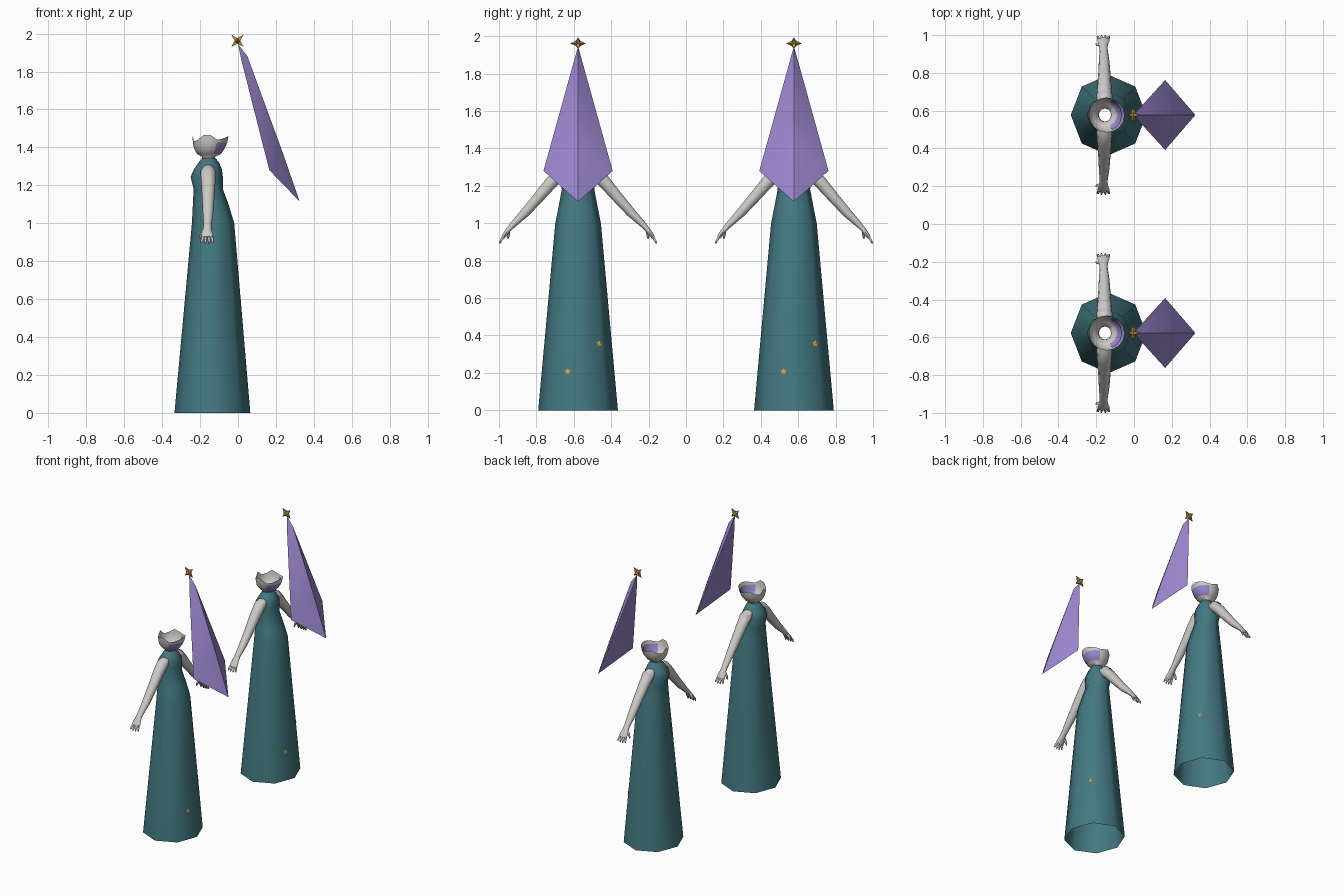
import bpy, bmesh, math
from mathutils import Vector

if "Cube" in bpy.data.objects:
    bpy.data.objects.remove(bpy.data.objects["Cube"])


def material(name, rgb):
    m = bpy.data.materials.new(name)
    m.diffuse_color = (*rgb, 1)
    m.use_nodes = True
    m.node_tree.nodes["Principled BSDF"].inputs["Base Color"].default_value = m.diffuse_color
    return m


TEAL = material("teal cloth", (0.055, 0.19, 0.22))
SKIN = material("pale skin", (0.62, 0.60, 0.57))
PURPLE = material("purple cloth", (0.34, 0.25, 0.64))
GOLD = material("gold", (0.50, 0.29, 0.05))
ORANGE = material("orange gold", (0.75, 0.35, 0.05))
LILAC = material("pale lilac", (0.58, 0.50, 0.68))


def make(name, verts, faces, mats, smooth=None, rule=None, normals=True):
    me = bpy.data.meshes.new(name)
    me.from_pydata([tuple(v) for v in verts], [], faces)
    for m in mats:
        me.materials.append(m)
    if normals:
        bm = bmesh.new()
        bm.from_mesh(me)
        bmesh.ops.recalc_face_normals(bm, faces=bm.faces)
        bm.to_mesh(me)
        bm.free()
    if rule:
        for p in me.polygons:
            p.material_index = rule(p.center)
    ob = bpy.data.objects.new(name, me)
    bpy.context.collection.objects.link(ob)
    if smooth:
        bpy.ops.object.select_all(action='DESELECT')
        ob.select_set(True)
        bpy.context.view_layer.objects.active = ob
        bpy.ops.object.shade_smooth_by_angle(angle=math.radians(smooth))
    return ob


def loft(rings, cap=False):
    """Join rings of equal length into an open or capped tube."""
    n = len(rings[0])
    verts = [v for r in rings for v in r]
    faces = [(i * n + j, i * n + (j + 1) % n, (i + 1) * n + (j + 1) % n, (i + 1) * n + j)
             for i in range(len(rings) - 1) for j in range(n)]
    if cap:
        faces.append(tuple(range(len(verts) - n, len(verts))))
    return verts, faces


def flat_ring(x0, x1, ry, z, oy, n):
    """Horizontal ellipse spanning x0..x1."""
    c, rx = (x0 + x1) / 2, (x1 - x0) / 2
    return [Vector((c + rx * math.cos(a), oy + ry * math.sin(a), z))
            for a in (2 * math.pi * k / n for k in range(n))]


def limb(path, n):
    """Tube along points (x, y, z, radius in x, radius across)."""
    rings = []
    for i, p in enumerate(path):
        a, b = path[max(i - 1, 0)], path[min(i + 1, len(path) - 1)]
        t = (Vector(b[:3]) - Vector(a[:3])).normalized()
        u = (Vector((1, 0, 0)) - t * t.x).normalized()
        w = t.cross(u)
        rings.append([Vector(p[:3]) + u * p[3] * math.cos(q) + w * p[4] * math.sin(q)
                      for q in (2 * math.pi * k / n for k in range(n))])
    return loft(rings, True)


# dress outline: x min, x max, half depth, z
DRESS = [(-.335, .065, .213, 0), (-.243, -.02, .122, 1.0), (-.238, -.05, .102, 1.1),
         (-.234, -.08, .087, 1.18), (-.25, -.08, .092, 1.245), (-.232, -.085, .085, 1.285),
         (-.208, -.1, .062, 1.32), (-.187, -.12, .036, 1.345)]
# neck and open bowl of the head
HEAD = [(-.187, -.12, .034, 1.33), (-.19, -.12, .036, 1.35), (-.215, -.09, .06, 1.365),
        (-.232, -.07, .082, 1.395), (-.238, -.057, .09, 1.425)]
RIM = [.03, .026, .02, .008, .014, .03, .008, .002, .036, .004, .012, .036, .038, .012, .018, .028]
# arm path: x, side offset, z, radius in x, radius across
ARM = [(-.157, .055, 1.285, .034, .026), (-.157, .09, 1.27, .041, .038),
       (-.157, .14, 1.222, .038, .036), (-.157, .21, 1.14, .033, .031),
       (-.158, .285, 1.055, .028, .026), (-.161, .35, .99, .021, .017),
       (-.162, .372, .965, .024, .014), (-.162, .392, .938, .032, .013),
       (-.162, .402, .924, .03, .010)]


def star(name, c):
    """Six spikes, four of them tilted by 45 degrees in the xz plane."""
    s = math.sqrt(.5)
    ax = [Vector((s, 0, s)), Vector((0, 1, 0)), Vector((-s, 0, s))]
    c = Vector(c)
    verts, faces, idx = [], [], {}
    for a in (-1, 1):
        for b in (-1, 1):
            for d in (-1, 1):
                idx[(a, b, d)] = len(verts)
                verts.append(c + (ax[0] * a + ax[1] * b + ax[2] * d) * .0105)
    for k in range(3):
        for sgn in (-1, 1):
            tip = len(verts)
            verts.append(c + ax[k] * sgn * (.042 if k == 1 else .046))
            loop = []
            for p, q in ((-1, -1), (1, -1), (1, 1), (-1, 1)):
                key = [p, q]
                key.insert(k, sgn)
                loop.append(idx[tuple(key)])
            faces += [(loop[j], loop[(j + 1) % 4], tip) for j in range(4)]
    make(name, verts, faces, [GOLD])


def dress_x(dy, z):
    """Surface of the skirt on its +x side."""
    t = z
    x0, x1 = -.335 + t * .092, .065 - t * .085
    c, rx, ry = (x0 + x1) / 2, (x1 - x0) / 2, .213 - t * .091
    h, f = math.sqrt(.5), abs(dy) / ry
    if f < h:
        return c + rx * (1 - (1 - h) * f / h)
    return c + rx * h * (1 - f) / (1 - h)


for tag, oy in (("near", -.577), ("far", .577)):
    # dress: hollow eight-sided tube
    v, f = loft([flat_ring(a, b, r, z, oy, 8) for a, b, r, z in DRESS])
    make(tag + "_dress", v, f, [TEAL], 60)

    # head: ragged open bowl with a purple band at the rear
    rings = [flat_ring(a, b, r, z, oy, 16) for a, b, r, z in HEAD]
    rings.append([p + Vector((0, 0, h)) for p, h in
                  zip(flat_ring(-.24, -.05, .093, 1.428, oy, 16), RIM)])
    v, f = loft(rings)
    make(tag + "_head", v, f, [SKIN, PURPLE], 60,
         lambda c: int(c.x > -.12 and 1.375 < c.z < 1.428))
    # lining strip on the rear half of the bowl
    v, f = loft([flat_ring(-.22, -.078, .072, 1.39, oy, 16), flat_ring(-.23, -.064, .084, 1.432, oy, 16)])
    f = [q for q in f if sum(v[i].x for i in q) / 4 > -.13]
    make(tag + "_head_lining", v, f, [PURPLE], 60)

    for side, s in (("left", -1), ("right", 1)):
        # arm and palm
        v, f = limb([(x, oy + s * y, z, a, b) for x, y, z, a, b in ARM], 10)
        make(f"{tag}_{side}_arm", v, f, [SKIN], 60)
        # fingers fan out from the palm
        for k in range(4):
            d = k - 1.5
            reach = .422 - .004 * abs(d)
            path = [(-.162 + d * .015, oy + s * .396, .932, .008, .008),
                    (-.162 + d * .019, oy + s * .412, .908, .007, .007),
                    (-.162 + d * .021, oy + s * reach, .890 + .004 * abs(d), .004, .004)]
            v, f = limb(path, 6)
            make(f"{tag}_{side}_finger_{k + 1}", v, f, [SKIN], 60)
        # thumb
        path = [(-.178, oy + s * .372, .962, .010, .010),
                (-.194, oy + s * .372, .938, .008, .008),
                (-.201, oy + s * .375, .918, .004, .004)]
        v, f = limb(path, 6)
        make(f"{tag}_{side}_thumb", v, f, [SKIN], 60)

    # small pale patch on one shoulder
    v, f = limb([(-.157, oy + .088, 1.273, .043, .04), (-.157, oy + .108, 1.255, .042, .04)], 10)
    f = [q for q in f if len(q) == 4 and sum(v[i].z for i in q) / 4 > 1.27]
    make(tag + "_shoulder_patch", v, f, [LILAC], 60)

    # veil: folded kite sheet with a ridge on its +x side
    hw = .185
    v = [(0, oy, 1.945), (.05, oy, 1.88), (.165, oy - hw, 1.28), (.165, oy + hw, 1.28),
         (.235, oy, 1.375), (.325, oy, 1.115),
         (.018, oy - .024, 1.86), (.018, oy + .024, 1.86),
         (.205, oy - .09, 1.33), (.205, oy + .09, 1.33)]
    f = [(0, 6, 1), (0, 1, 7), (1, 6, 2, 8), (1, 8, 4), (1, 9, 3, 7), (1, 4, 9),
         (4, 8, 5), (4, 5, 9), (8, 2, 5), (9, 5, 3)]
    make(tag + "_veil", v, f, [PURPLE], 50)

    # star at the tip of the veil
    star(tag + "_tip_star", (-.003, oy, 1.962))

    # tiny star plates on the skirt
    for n, (dy, z) in enumerate(((-.056, .207), (.115, .357))):
        pts = []
        for k in range(10):
            a, r = math.pi * k / 5 + .3, (.018 if k % 2 == 0 else .010)
            y, h = dy + r * math.cos(a), z + r * math.sin(a)
            pts.append((dress_x(y, h) + .004, oy + y, h))
        pts.append((dress_x(dy, z) + .005, oy + dy, z))
        make(f"{tag}_skirt_star_{n + 1}", pts,
             [(k, (k + 1) % 10, 10) for k in range(10)], [ORANGE], normals=False)
